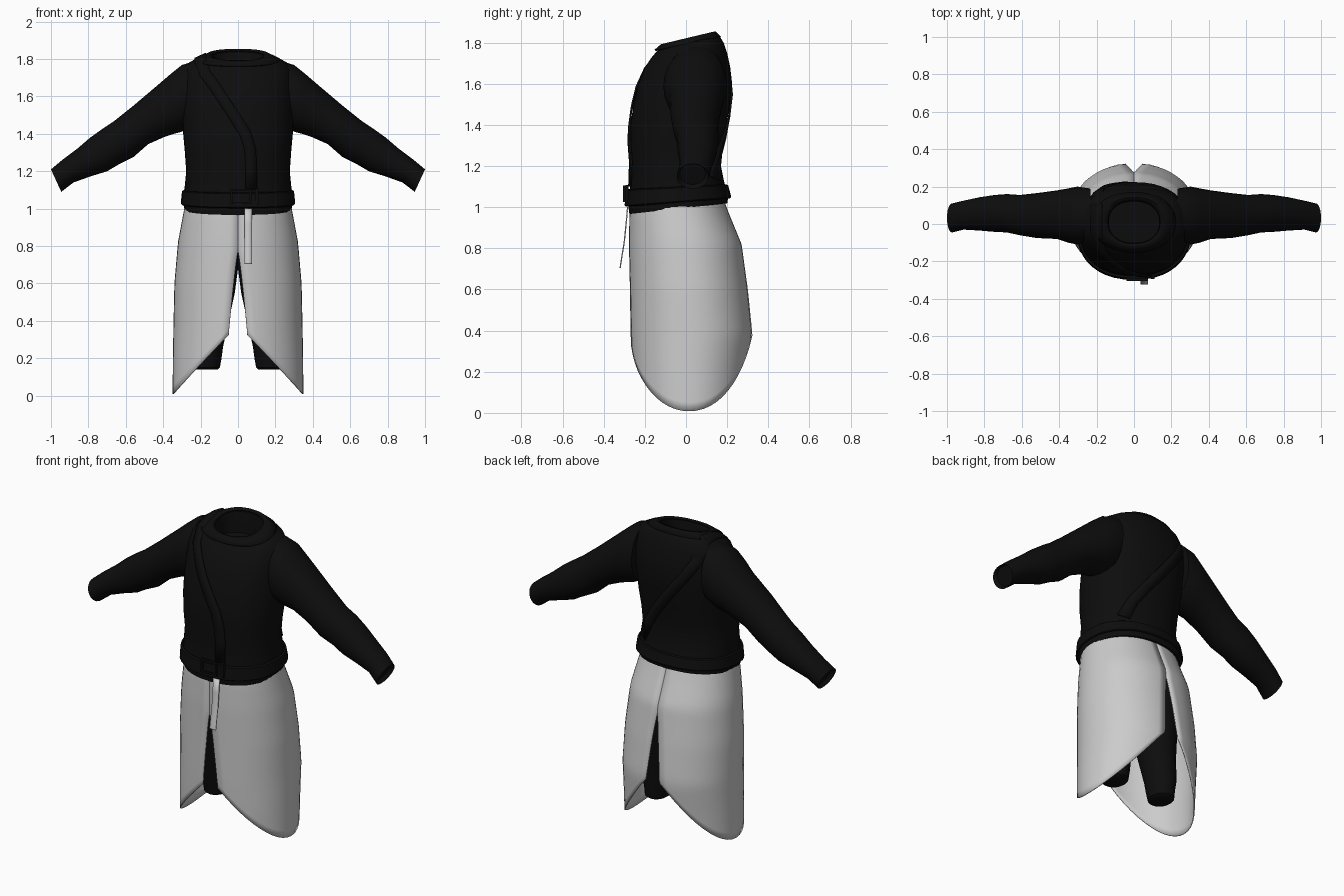
import bpy, bmesh, math
from mathutils import Vector
from mathutils.bvhtree import BVHTree

if bpy.data.objects.get("Cube"):
    bpy.data.objects.remove(bpy.data.objects["Cube"])


def material(name, value):
    m = bpy.data.materials.new(name)
    m.use_nodes = True
    color = (value, value, value, 1)
    m.diffuse_color = color
    m.node_tree.nodes["Principled BSDF"].inputs["Base Color"].default_value = color
    return m


BLACK = material("black cloth", 0.004)
GREY = material("pale grey cloth", 0.6)


def finish(name, bm, mat, thickness=0.0, angle=40, fix=True):
    if fix:
        bmesh.ops.recalc_face_normals(bm, faces=bm.faces)
    mesh = bpy.data.meshes.new(name)
    bm.to_mesh(mesh)
    bm.free()
    mesh.materials.append(mat)
    ob = bpy.data.objects.new(name, mesh)
    bpy.context.collection.objects.link(ob)
    bpy.ops.object.select_all(action='DESELECT')
    ob.select_set(True)
    bpy.context.view_layer.objects.active = ob
    bpy.ops.object.shade_smooth_by_angle(angle=math.radians(angle))
    if thickness:
        mod = ob.modifiers.new("thickness", 'SOLIDIFY')
        mod.thickness = thickness
        mod.offset = 0
    return ob


def grid(rows, closed=False, caps=False):
    """Skin a list of point rows with quads."""
    bm = bmesh.new()
    vs = [[bm.verts.new(p) for p in row] for row in rows]
    n = len(rows[0])
    for a, b in zip(vs, vs[1:]):
        for i in range(n if closed else n - 1):
            j = (i + 1) % n
            bm.faces.new((a[i], a[j], b[j], b[i]))
    if caps:
        bm.faces.new(vs[0])
        bm.faces.new(vs[-1])
    return bm


def spow(v, e):
    return math.copysign(abs(v) ** e, v)


def ring(z, rx, front, back, tilt=0.0, cx=0.0, power=0.9, count=40):
    """Horizontal rounded ring, optionally rising toward the back."""
    pts = []
    for i in range(count):
        a = math.tau * i / count
        y = (front + back) / 2 - (back - front) / 2 * spow(math.cos(a), power)
        pts.append(Vector((cx + rx * spow(math.sin(a), power), y, z + tilt * (y - 0.03))))
    return pts


def lerp(a, b, t):
    return a + (b - a) * t


# Tunic body, with the neck opening folded inward
body = [
    (1.00, .285, -.275, .20, .11), (1.03, .292, -.28, .205, .09), (1.12, .285, -.27, .185, .03),
    (1.20, .277, -.265, .17, 0), (1.30, .284, -.275, .18, 0), (1.40, .293, -.27, .197, 0),
    (1.50, .297, -.255, .213, 0), (1.60, .298, -.232, .224, 0), (1.68, .295, -.20, .215, 0),
    (1.74, .285, -.165, .20, .05), (1.78, .262, -.14, .183, .12), (1.805, .215, -.125, .163, .2),
    (1.817, .165, -.115, .14, .24), (1.815, .14, -.105, .125, .24), (1.77, .135, -.10, .12, .2),
    (1.70, .14, -.10, .12, .1),
]
torso_bm = grid([ring(*r) for r in body], closed=True, caps=True)
tree = BVHTree.FromBMesh(torso_bm)
finish("tunic_body", torso_bm, BLACK)

# Collar facing round the neck
finish("collar", grid([ring(1.798, .222, -.15, .168, .2), ring(1.824, .165, -.12, .142, .24),
                       ring(1.822, .139, -.105, .125, .24)], closed=True), BLACK, .008)

# Sleeves: top x, top z, bottom x, bottom z, front y, back y
sleeve = [
    (.23, 1.79, .24, 1.44, -.09, .19), (.30, 1.768, .305, 1.41, -.11, .20),
    (.36, 1.72, .345, 1.40, -.10, .19), (.43, 1.66, .39, 1.385, -.08, .18),
    (.56, 1.55, .48, 1.345, -.075, .165), (.66, 1.47, .56, 1.275, -.06, .155),
    (.72, 1.43, .64, 1.235, -.045, .16), (.79, 1.38, .70, 1.20, -.042, .155),
    (.86, 1.32, .79, 1.172, -.035, .143), (.94, 1.26, .88, 1.14, -.03, .125),
    (1.0, 1.21, .945, 1.09, -.045, .11), (.975, 1.215, .93, 1.11, -.03, .095),
]


def sleeve_ring(side, tx, tz, bx, bz, y0, y1):
    top, low = Vector((tx, 0, tz)), Vector((bx, 0, bz))
    pts = []
    for i in range(24):
        a = math.tau * i / 24
        p = lerp(low, top, .5 + .5 * spow(math.cos(a), .95))
        p.y = lerp(y0, y1, .5 + .5 * math.sin(a))
        p.x *= side
        pts.append(p)
    return pts


for side, label in ((1, "left"), (-1, "right")):
    finish(label + "_sleeve", grid([sleeve_ring(side, *r) for r in sleeve], True, True), BLACK)

    # Trouser leg with a gathered cuff
    legs = [(.14, .165, .055, -.03, .10), (.15, .165, .068, -.045, .115), (.20, .163, .075, -.055, .12),
            (.26, .165, .085, -.065, .125), (.40, .15, .10, -.09, .13), (.55, .135, .118, -.12, .15),
            (.68, .128, .128, -.15, .17), (.80, .13, .13, -.17, .17), (.96, .13, .13, -.18, .16)]
    finish(label + "_trouser_leg", grid([ring(z, r, f, b, 0, side * cx, 1, 24)
                                         for z, cx, r, f, b in legs], True, True), BLACK)

# Skirt sections: z, half width, front y, back y
skirt = [(1.05, .275, -.262, .175), (.97, .29, -.272, .205), (.82, .318, -.274, .267),
         (.60, .337, -.27, .298), (.38, .342, -.268, .322), (.20, .345, -.262, .30), (0, .347, -.25, .28)]


def skirt_section(z):
    for a, b in zip(skirt, skirt[1:]):
        if z >= b[0]:
            t = min(1, (a[0] - z) / (a[0] - b[0]))
            return [lerp(p, q, t) for p, q in zip(a, b)][1:]
    return skirt[-1][1:]


def skirt_point(side, u, t):
    # Hem drops from the slit corners to a point at the hip side
    drop = 1 - math.sin(lerp(.13, math.pi - .13, u)) ** .95
    hem = .008 + lerp(.37, .43, u) * drop
    z = lerp(1.04, hem, t)
    rx, front, back = skirt_section(z)
    gap = .045 * max(0, min(1, (.77 - z) / .44)) ** .85
    a0 = math.asin(gap / rx)
    a = lerp(a0, math.pi - a0, u)
    mid, half = (front + back) / 2, (back - front) / 2
    return Vector((side * rx * spow(math.sin(a), .95), mid - half * spow(math.cos(a), .95), z))


for side, label in ((1, "left"), (-1, "right")):
    rows = [[skirt_point(side, i / 24, j / 24) for i in range(25)] for j in range(25)]
    finish(label + "_skirt_panel", grid(rows), GREY, .006)

# Waist belt and its raised edges
finish("belt", grid([ring(1.03, .298, -.29, .212, .08), ring(1.035, .303, -.296, .217, .08),
                     ring(1.095, .297, -.288, .203, .05), ring(1.10, .29, -.278, .195, .05)], True), BLACK, .006)


def box(name, center, size, mat):
    bm = bmesh.new()
    bmesh.ops.create_cube(bm, size=1)
    for v in bm.verts:
        v.co = Vector(center) + Vector(a * b for a, b in zip(v.co, size))
    return finish(name, bm, mat)


# Buckle frame beside the belt tail
for x in (-.035, .065):
    box("buckle_side", (x, -.299, 1.065), (.012, .014, .08), BLACK)
for z in (1.03, 1.10):
    box("buckle_bar", (.015, -.297, z), (.11, .014, .012), BLACK)
box("belt_keeper", (.10, -.287, 1.065), (.02, .016, .085), BLACK)

# Hanging belt tail, swinging slightly forward
tail = [(-.284, 1.0), (-.291, .92), (-.30, .83), (-.31, .77), (-.319, .712), (-.32, .705)]
finish("belt_tail", grid([[Vector((x, y, z)) for x in (.034, .054, .075)] for y, z in tail]), GREY, .006)

# Shoulder sash laid on the tunic: front run, shoulder top, back run
sash = ([(x, -1, z) for x, z in ((.07, 1.10), (.07, 1.22), (.065, 1.32), (.04, 1.40), (-.01, 1.48),
                                 (-.07, 1.57), (-.13, 1.66), (-.175, 1.72))]
        + [(-.20, y, 3) for y in (-.06, .02, .10)]
        + [(x, 1, z) for x, z in ((-.19, 1.70), (-.14, 1.62), (-.07, 1.53), (0, 1.44),
                                  (.07, 1.35), (.14, 1.25), (.19, 1.14))])
rows = []
for i, (x, y, z) in enumerate(sash):
    if z > 2:
        across, ray = Vector((1, 0, 0)), Vector((0, 0, -1))
    else:
        a, b = [Vector((p[0], 0, min(p[2], 1.78))) for p in (sash[max(i - 1, 0)], sash[min(i + 1, len(sash) - 1)])]
        d = (b - a).normalized()
        ray = Vector((0, -y, 0))
        across = Vector((abs(d.z), 0, -d.x * math.copysign(1, d.z)))
    row = []
    for w in (-.03, 0, .03):
        hit, normal, _, _ = tree.ray_cast(Vector((x, y, z)) + across * w, ray)
        if hit:
            row.append(hit - ray * .008)
    if len(row) == 3:
        rows.append(row)
finish("shoulder_sash", grid(rows), BLACK, .008)
